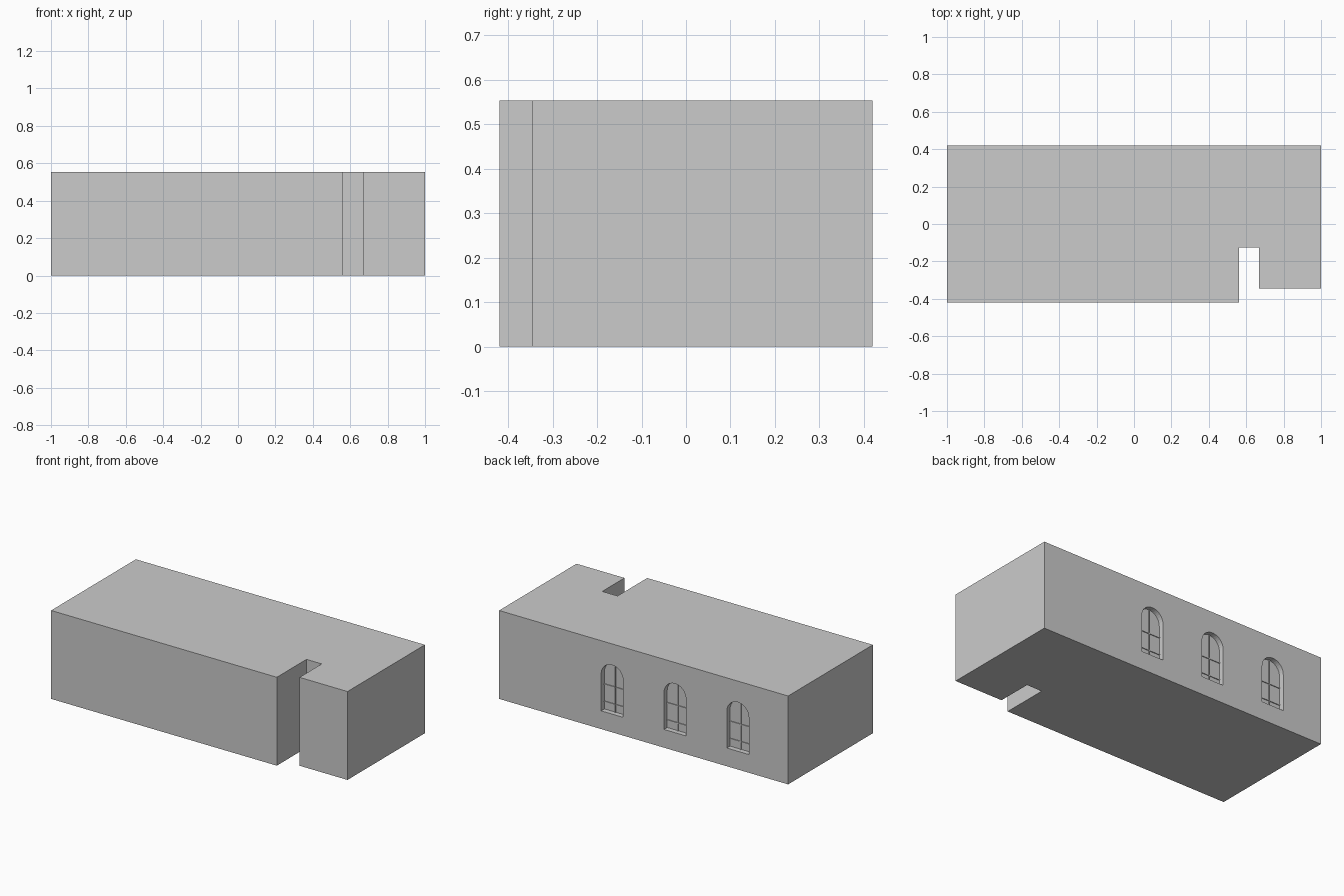
import bpy, bmesh, math

if "Cube" in bpy.data.objects:
    bpy.data.objects.remove(bpy.data.objects["Cube"])

BACK = 0.419      # y of the rear wall
HEIGHT = 0.553
DEPTH = 0.032     # window recess
WIN_W, SILL, SPRING = 0.152, 0.114, 0.345
WINDOWS = (0.218, -0.217, -0.652)


def prism(name, points, extrude):
    """Extrude a flat outline of 3D points along a vector."""
    bm = bmesh.new()
    face = bm.faces.new([bm.verts.new(p) for p in points])
    res = bmesh.ops.extrude_face_region(bm, geom=[face])
    verts = [v for v in res["geom"] if isinstance(v, bmesh.types.BMVert)]
    bmesh.ops.translate(bm, verts=verts, vec=extrude)
    bmesh.ops.recalc_face_normals(bm, faces=bm.faces)
    mesh = bpy.data.meshes.new(name)
    bm.to_mesh(mesh)
    bm.free()
    obj = bpy.data.objects.new(name, mesh)
    bpy.context.collection.objects.link(obj)
    return obj


def box(name, x0, x1, y0, y1, z0, z1):
    return prism(name, [(x0, y0, z0), (x1, y0, z0), (x1, y1, z0), (x0, y1, z0)],
                 (0, 0, z1 - z0))


# Building block with the front notch and set-back corner
plan = [(-1, -BACK), (0.562, -BACK), (0.562, -0.126), (0.668, -0.126),
        (0.668, -0.346), (1, -0.346), (1, BACK), (-1, BACK)]
building = prism("building", [(x, y, 0) for x, y in plan], (0, 0, HEIGHT))

# Arched window recesses with thin glazing bars
r = WIN_W / 2
pane = BACK - DEPTH
for i, cx in enumerate(WINDOWS, 1):
    arch = [(cx + r * math.cos(math.pi * k / 16), pane,
             SPRING + r * math.sin(math.pi * k / 16)) for k in range(17)]
    outline = [(cx - r, pane, SILL), (cx + r, pane, SILL)] + arch
    cutter = prism(f"window_cutter_{i}", outline, (0, DEPTH + 0.05, 0))
    cutter.hide_render = True
    cutter.hide_set(True)
    mod = building.modifiers.new(f"window_{i}", 'BOOLEAN')
    mod.operation = 'DIFFERENCE'
    mod.solver = 'EXACT'
    mod.object = cutter

    box(f"mullion_{i}", cx - 0.003, cx + 0.003, pane - 0.004, pane + 0.006,
        SILL, SPRING + r)
    for j, z in enumerate((0.162, 0.27), 1):
        box(f"glazing_bar_{i}_{j}", cx - r, cx + r, pane - 0.004, pane + 0.005,
            z - 0.003, z + 0.003)

# Apply the cuts and remove the cutters
bpy.context.view_layer.objects.active = building
for mod in list(building.modifiers):
    cutter = mod.object
    bpy.ops.object.modifier_apply(modifier=mod.name)
    bpy.data.objects.remove(cutter)
